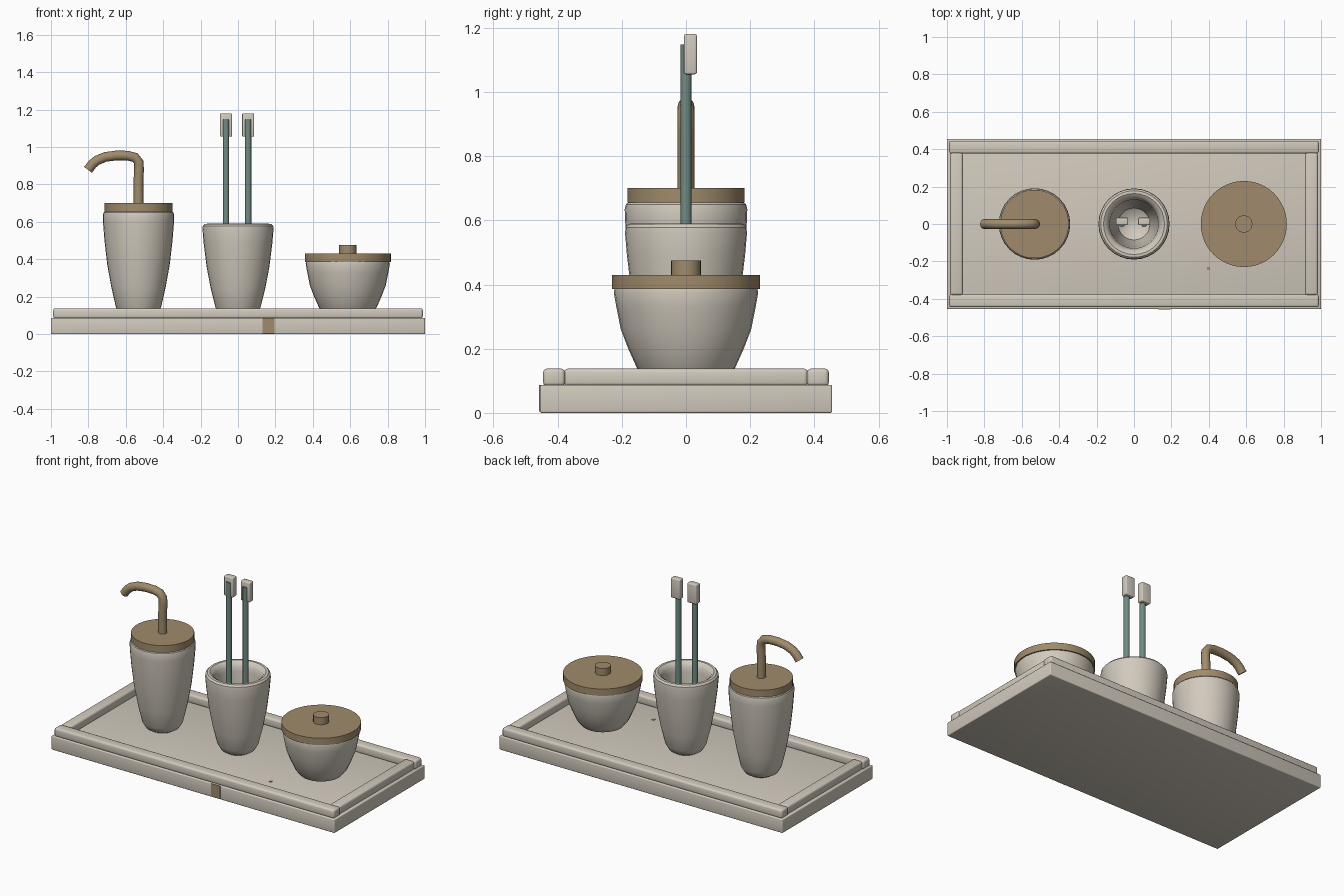
import bpy, bmesh, math
from mathutils import Vector, Matrix

cube = bpy.data.objects.get("Cube")
if cube:
    bpy.data.objects.remove(cube, do_unlink=True)


def material(name, rgb):
    mat = bpy.data.materials.new(name)
    mat.use_nodes = True
    mat.diffuse_color = (*rgb, 1)
    mat.node_tree.nodes["Principled BSDF"].inputs["Base Color"].default_value = (*rgb, 1)
    return mat


CREAM = material("cream ceramic", (0.64, 0.59, 0.51))
WOOD = material("tan wood", (0.35, 0.26, 0.15))
GREEN = material("grey green", (0.17, 0.26, 0.23))


def finish(name, bm, mat, angle=35):
    bmesh.ops.recalc_face_normals(bm, faces=bm.faces)
    mesh = bpy.data.meshes.new(name)
    bm.to_mesh(mesh)
    bm.free()
    mesh.materials.append(mat)
    obj = bpy.data.objects.new(name, mesh)
    bpy.context.collection.objects.link(obj)
    bpy.ops.object.select_all(action="DESELECT")
    obj.select_set(True)
    bpy.context.view_layer.objects.active = obj
    bpy.ops.object.shade_smooth_by_angle(angle=math.radians(angle))
    return obj


def box(name, low, high, mat, bevel=0):
    low, high = Vector(low), Vector(high)
    bm = bmesh.new()
    size = Matrix.Diagonal((*(high - low), 1))
    bmesh.ops.create_cube(bm, size=1, matrix=Matrix.Translation((low + high) / 2) @ size)
    if bevel:
        bmesh.ops.bevel(bm, geom=bm.edges[:], offset=bevel, segments=3,
                        profile=0.5, affect="EDGES")
    return finish(name, bm, mat)


def lathe(name, x, profile, mat, y=0, sides=32):
    """Spin (radius, z) points around a vertical axis."""
    bm = bmesh.new()
    verts = [bm.verts.new((r, 0, z)) for r, z in profile]
    edges = [bm.edges.new(pair) for pair in zip(verts, verts[1:])]
    bmesh.ops.spin(bm, geom=verts + edges, axis=(0, 0, 1), cent=(0, 0, 0),
                   angle=math.tau, steps=sides, use_duplicate=False)
    bmesh.ops.remove_doubles(bm, verts=bm.verts, dist=0.0005)
    bmesh.ops.translate(bm, verts=bm.verts, vec=(x, y, 0))
    return finish(name, bm, mat)


def disc(name, x, radius, low, high, mat, y=0, sides=48):
    return lathe(name, x, [(0, low), (radius, low), (radius, high), (0, high)], mat, y, sides)


def tube(name, points, radius, mat):
    """Sweep a round section along a path in the y = 0 plane."""
    bm = bmesh.new()
    path = [Vector((x, 0, z)) for x, z in points]
    rings = []
    for i, p in enumerate(path):
        along = (path[min(i + 1, len(path) - 1)] - path[max(i - 1, 0)]).normalized()
        across = along.cross(Vector((0, 1, 0)))
        turns = [k * math.tau / 16 for k in range(16)]
        rings.append([bm.verts.new(p + radius * (math.cos(t) * across + Vector((0, math.sin(t), 0))))
                      for t in turns])
    for a, b in zip(rings, rings[1:]):
        for k in range(16):
            n = (k + 1) % 16
            bm.faces.new((a[k], a[n], b[n], b[k]))
    bm.faces.new(rings[0])
    bm.faces.new(rings[-1])
    return finish(name, bm, mat, 45)


# Tray with a raised rim
FLOOR = 0.087
box("tray_base", (-1, -0.455, 0), (1, 0.455, FLOOR), CREAM, 0.005)
for side, name in ((-1, "front"), (1, "back")):
    y = sorted((side * 0.377, side * 0.445))
    box(name + "_rim", (-0.988, y[0], FLOOR - 0.004), (0.988, y[1], 0.138), CREAM, 0.012)
for side, name in ((-1, "right"), (1, "left")):
    x = sorted((side * 0.915, side * 0.983))
    box(name + "_rim", (x[0], -0.38, FLOOR - 0.004), (x[1], 0.38, 0.138), CREAM, 0.012)
box("front_inlay", (0.13, -0.458, 0.004), (0.195, -0.452, FLOOR), WOOD)
box("floor_inlay", (0.39, -0.247, FLOOR - 0.002), (0.405, -0.23, FLOOR + 0.003), WOOD)

# Soap dispenser
PUMP_X = -0.532
lathe("dispenser_body", PUMP_X,
      [(0, FLOOR), (0.07, FLOOR), (0.1, 0.105), (0.12, 0.14), (0.145, 0.25), (0.167, 0.37),
       (0.182, 0.5), (0.19, 0.6), (0.191, 0.635), (0.187, 0.65), (0.178, 0.657), (0, 0.657)], CREAM)
disc("dispenser_lid", PUMP_X, 0.183, 0.655, 0.7, WOOD)
tube("dispenser_spout",
     [(-0.532, 0.69), (-0.532, 0.83), (-0.529, 0.88), (-0.531, 0.92), (-0.55, 0.944),
      (-0.59, 0.954), (-0.65, 0.955), (-0.71, 0.947), (-0.755, 0.928), (-0.78, 0.907),
      (-0.802, 0.878)], 0.026, WOOD)

# Open brush cup with a rounded lip
lathe("brush_cup", 0,
      [(0, FLOOR), (0.07, FLOOR), (0.1, 0.105), (0.12, 0.14), (0.145, 0.24), (0.168, 0.36),
       (0.184, 0.49), (0.19, 0.56), (0.188, 0.578), (0.178, 0.589), (0.163, 0.59), (0.147, 0.58),
       (0.136, 0.56), (0.13, 0.53), (0.122, 0.4), (0.105, 0.25), (0.085, 0.15), (0.05, 0.125),
       (0, 0.12)], CREAM)

# Two toothbrushes
for x, name in ((-0.064, "right"), (0.054, "left")):
    disc(name + "_brush_handle", x, 0.017, 0.12, 1.148, GREEN, sides=12)
    box(name + "_brush_head", (x - 0.032, -0.006, 1.055), (x + 0.032, 0.034, 1.18), CREAM, 0.006)

# Lidded jar
JAR_X = 0.587
lathe("jar_body", JAR_X,
      [(0, FLOOR), (0.08, FLOOR), (0.125, 0.105), (0.153, 0.14), (0.18, 0.2), (0.203, 0.26),
       (0.217, 0.33), (0.225, 0.375), (0.222, 0.388), (0, 0.388)], CREAM)
disc("jar_lid", JAR_X, 0.23, 0.386, 0.43, WOOD)
disc("jar_knob", JAR_X, 0.046, 0.428, 0.475, WOOD, sides=24)
